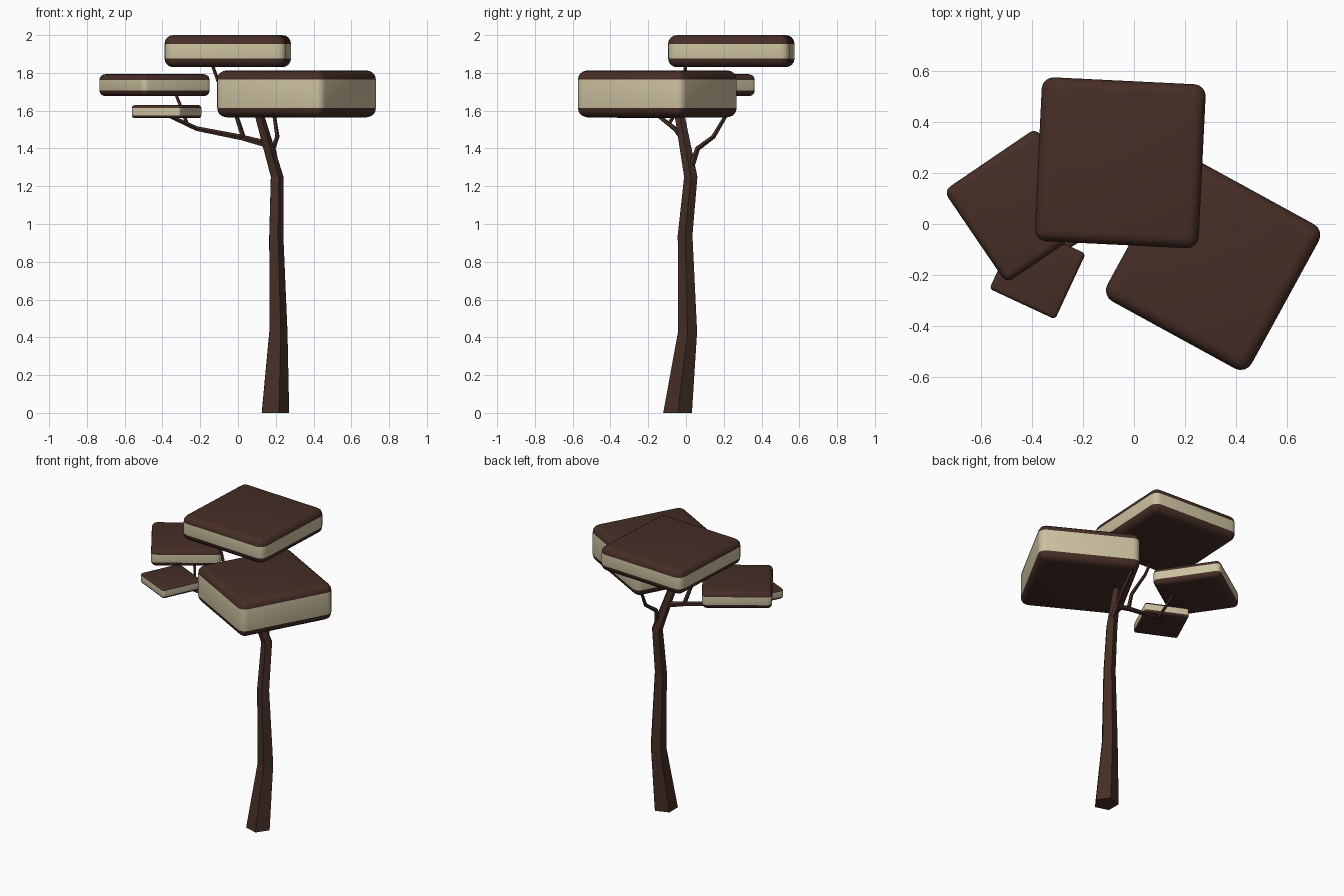
import bpy, bmesh, math
from mathutils import Vector, Matrix

if "Cube" in bpy.data.objects:
    bpy.data.objects.remove(bpy.data.objects["Cube"])


def material(name, rgb):
    m = bpy.data.materials.new(name)
    m.diffuse_color = (*rgb, 1.0)
    m.use_nodes = True
    m.node_tree.nodes["Principled BSDF"].inputs["Base Color"].default_value = m.diffuse_color
    return m


BARK = material("bark brown", (0.060, 0.027, 0.019))
LEAF = material("dark brown", (0.062, 0.027, 0.019))
CREAM = material("cream", (0.60, 0.53, 0.35))


def add_object(name, bm, mats):
    bmesh.ops.recalc_face_normals(bm, faces=bm.faces[:])
    me = bpy.data.meshes.new(name)
    bm.to_mesh(me)
    bm.free()
    for m in mats:
        me.materials.append(m)
    ob = bpy.data.objects.new(name, me)
    bpy.context.collection.objects.link(ob)
    return ob


def tube(name, path, sides=5, turn=-71, level=False):
    """Faceted tapering limb; path = (x, y, z, radius)."""
    bm = bmesh.new()
    pts = [Vector(p[:3]) for p in path]
    rings = []
    for i, p in enumerate(pts):
        tangent = pts[min(i + 1, len(pts) - 1)] - pts[max(i - 1, 0)]
        q = Vector((0, 0, 1)).rotation_difference(tangent)
        ring = []
        for k in range(sides):
            a = math.radians(turn) + 2 * math.pi * k / sides
            off = Vector((math.cos(a), math.sin(a), 0)) * path[i][3]
            ring.append(bm.verts.new(p + (off if level else q @ off)))
        rings.append(ring)
    for a, b in zip(rings, rings[1:]):
        for k in range(sides):
            n = (k + 1) % sides
            bm.faces.new((a[k], a[n], b[n], b[k]))
    bm.faces.new(rings[0][::-1])
    bm.faces.new(rings[-1])
    return add_object(name, bm, [BARK])


def slab(name, x, y, z0, z1, size, angle, r):
    """Rounded square pad with a cream band on its upright faces."""
    bm = bmesh.new()
    bmesh.ops.create_cube(bm, size=1)
    bmesh.ops.scale(bm, vec=(size, size, z1 - z0), verts=bm.verts)
    bmesh.ops.bevel(bm, geom=bm.edges[:], offset=r, segments=4,
                    profile=0.5, affect='EDGES')
    bm.normal_update()
    half = (z1 - z0) / 2 - r
    for f in bm.faces:
        upright = abs(f.normal.z) < 0.05
        inside = all(abs(v.co.z) < half + 0.001 for v in f.verts)
        f.material_index = 1 if upright and inside else 0
    bmesh.ops.transform(
        bm, verts=bm.verts,
        matrix=Matrix.Translation((x, y, (z0 + z1) / 2))
        @ Matrix.Rotation(math.radians(angle), 4, 'Z'))
    ob = add_object(name, bm, [LEAF, CREAM])
    bpy.ops.object.select_all(action='DESELECT')
    ob.select_set(True)
    bpy.context.view_layer.objects.active = ob
    bpy.ops.object.shade_smooth_by_angle(angle=math.radians(40))


# Foliage pads
slab("top_foliage", -0.054, 0.24, 1.83, 2.0, 0.643, -2.8, 0.046)
slab("right_foliage", 0.31, -0.152, 1.565, 1.813, 0.645, -28.7, 0.049)
slab("left_foliage", -0.442, 0.072, 1.677, 1.793, 0.438, 34.2, 0.031)
slab("small_foliage", -0.378, -0.185, 1.56, 1.629, 0.284, -25, 0.015)

# Trunk
tube("trunk", [(0.191, -0.045, 0, 0.08), (0.209, 0.008, 0.43, 0.053),
               (0.199, -0.005, 0.94, 0.041), (0.204, 0.025, 1.25, 0.037),
               (0.113, -0.033, 1.57, 0.028), (0.10, -0.04, 1.62, 0.026)],
     level=True)

# Branches
tube("left_branch", [(0.16, 0.0, 1.42, 0.020), (0.02, -0.02, 1.457, 0.016),
                     (-0.22, -0.06, 1.505, 0.013),
                     (-0.37, -0.15, 1.575, 0.010)])
tube("left_upper_branch", [(-0.27, -0.09, 1.53, 0.010),
                           (-0.307, -0.03, 1.63, 0.009),
                           (-0.335, 0.0, 1.70, 0.008)])
tube("top_branch", [(0.03, -0.02, 1.45, 0.014), (-0.012, -0.04, 1.58, 0.012),
                    (-0.10, -0.015, 1.74, 0.010), (-0.14, 0.0, 1.85, 0.009)])
tube("rear_branch", [(0.20, 0.03, 1.31, 0.018), (0.185, 0.062, 1.40, 0.014),
                     (0.208, 0.145, 1.462, 0.012),
                     (0.19, 0.215, 1.58, 0.010)])
